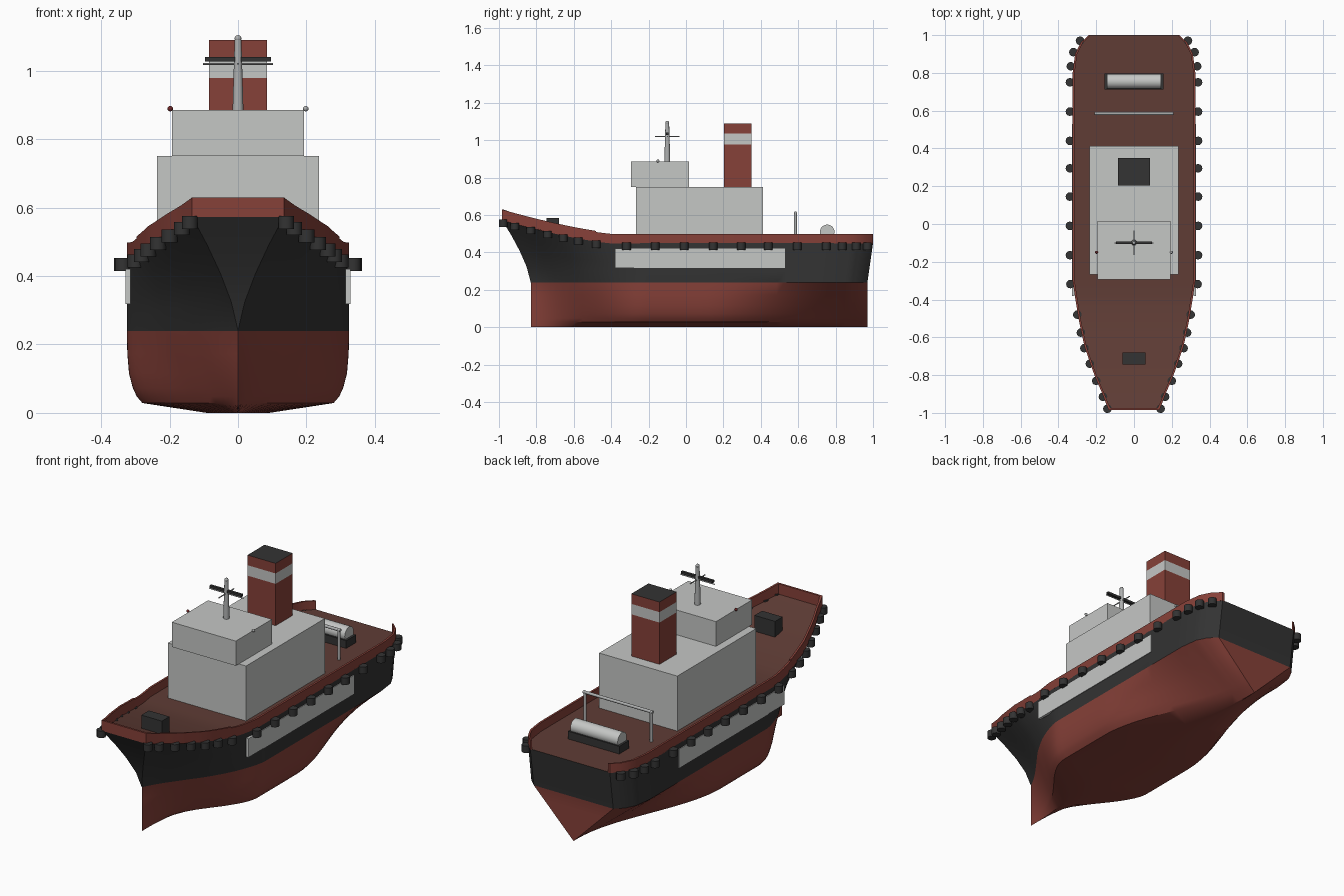
import bpy, bmesh, math
from mathutils import Vector

if "Cube" in bpy.data.objects:
    bpy.data.objects.remove(bpy.data.objects["Cube"])


def material(name, rgb):
    m = bpy.data.materials.new(name)
    m.diffuse_color = (*rgb, 1)
    m.use_nodes = True
    m.node_tree.nodes["Principled BSDF"].inputs["Base Color"].default_value = m.diffuse_color
    return m


RED = material("hull red", (0.24, 0.052, 0.04))
BLACK = material("charcoal black", (0.033, 0.033, 0.033))
GREY = material("pale grey", (0.56, 0.57, 0.56))
DECK = material("deck brown", (0.115, 0.046, 0.036))
METAL = material("mast grey", (0.42, 0.43, 0.43))
LAMP_RED = material("port lamp red", (0.16, 0.02, 0.02))


def finish(name, bm, mats, angle=None):
    bmesh.ops.recalc_face_normals(bm, faces=bm.faces)
    me = bpy.data.meshes.new(name)
    bm.to_mesh(me)
    bm.free()
    ob = bpy.data.objects.new(name, me)
    bpy.context.collection.objects.link(ob)
    for m in mats:
        me.materials.append(m)
    if angle:
        bpy.ops.object.select_all(action='DESELECT')
        ob.select_set(True)
        bpy.context.view_layer.objects.active = ob
        bpy.ops.object.shade_smooth_by_angle(angle=math.radians(angle))
    return ob


def box(name, lo, hi, mat):
    bm = bmesh.new()
    bmesh.ops.create_cube(bm, size=1)
    for v in bm.verts:
        v.co = Vector([lo[i] + (v.co[i] + .5) * (hi[i] - lo[i]) for i in range(3)])
    return finish(name, bm, [mat])


def rod(name, a, b, r1, mat, r2=None, sides=12):
    a, b = Vector(a), Vector(b)
    bm = bmesh.new()
    bmesh.ops.create_cone(bm, cap_ends=True, segments=sides, radius1=r1,
                          radius2=r1 if r2 is None else r2, depth=(b - a).length)
    q = Vector((0, 0, 1)).rotation_difference(b - a)
    for v in bm.verts:
        v.co = q @ v.co + (a + b) / 2
    return finish(name, bm, [mat], 40)


def ball(name, c, r, mat):
    bm = bmesh.new()
    bmesh.ops.create_uvsphere(bm, u_segments=12, v_segments=8, radius=r)
    bmesh.ops.translate(bm, verts=bm.verts, vec=c)
    return finish(name, bm, [mat], 60)


def lerp_table(t, x):
    for (x0, y0), (x1, y1) in zip(t, t[1:]):
        if x <= x1:
            return y0 + (y1 - y0) * max(0, (x - x0) / (x1 - x0))
    return t[-1][1]


def smooth(t):
    t = min(1, max(0, t))
    return t * t * (3 - 2 * t)


# hull shape rules
PLAN = [(-.985, .135), (-.9, .167), (-.8, .21), (-.65, .262), (-.5, .294), (-.4, .31),
        (-.3, .325), (.8, .325), (.9, .312), (.96, .282), (1, .24)]
BILGE = [(0, .28), (.12, .86), (.2, .91), (.3, .945), (.48, .98), (.72, .995), (1, 1)]
FRACS = [f for f, w in BILGE]
TOPS = [.25, .5, .75, 1]


def sheer(y):
    return .45 + .125 * (max(0, -.38 - y) / .605) ** 1.35


def half_deck(y):
    return lerp_table(PLAN, y)


def y_at(u, g):
    if u < 0:
        return u * (.83 + .155 * g ** 1.4)
    return u * (.97 + .03 * g)


def half_waterline(u):
    d = half_deck(y_at(u, 1))
    if u > -.25:
        return d
    return d * (1 - ((-u - .25) / .75) ** 2.2)


def section(u):
    pts = []
    w = half_waterline(u)
    blend = smooth((u + 1) / .7) if u < -.1 else smooth((1 - u) / .9)
    for f, m in BILGE:
        pts.append((w * ((1 - blend) * f + blend * m), y_at(u, 0), .24 * f))
    wd = half_deck(y_at(u, 1))
    for g in TOPS:
        y = y_at(u, g)
        pts.append((w + (wd - w) * g ** 1.4, y, .24 + g * (sheer(y_at(u, 1)) - .24)))
    return pts


US = [-1 + i / 24 for i in range(49)]
US = sorted(US + [.9, .93, .985])

# hull with red bottom, black topsides and brown deck
bm = bmesh.new()
rings = []
for u in US:
    s = section(u)
    ring = [(-x, y, z) for x, y, z in reversed(s)] + s
    rings.append([bm.verts.new(p) for p in ring])
n = len(rings[0])
top = len(TOPS)
for a, b in zip(rings, rings[1:]):
    for i in range(n):
        j = (i + 1) % n
        f = bm.faces.new((a[i], a[j], b[j], b[i]))
        f.material_index = 2 if i == n - 1 else (1 if i < top or i >= n - 1 - top else 0)
for ring in (rings[0], rings[-1]):
    for i in range(n // 2 - 1):
        f = bm.faces.new((ring[i], ring[i + 1], ring[n - 2 - i], ring[n - 1 - i]))
        f.material_index = 1 if i < top else 0
bmesh.ops.remove_doubles(bm, verts=bm.verts, dist=1e-5)
bmesh.ops.dissolve_degenerate(bm, edges=bm.edges, dist=1e-6)
finish("hull", bm, [RED, BLACK, DECK], 30)


# bulwark: raised around the bow, lower along the sides, open at the stern
def bulwark(name, ys, extra, closed_bow):
    half = [(half_deck(y), y) for y in ys]
    paths = [half[::-1] + [(-x, y) for x, y in half]] if closed_bow else \
            [half, [(-x, y) for x, y in half]]
    bm = bmesh.new()
    t = .011
    for path in paths:
        rows = []
        for x, y in path:
            s = 1 if x > 0 else -1
            inner_y = y + t if closed_bow and y < -.98 else y
            z = sheer(y) - .003
            h = z + .057 + extra
            rows.append([bm.verts.new(p) for p in (
                (x, y, z), (x, y, h), (x - s * t, inner_y, h), (x - s * t, inner_y, z))])
        for a, b in zip(rows, rows[1:]):
            for i in range(4):
                bm.faces.new((a[i], a[(i + 1) % 4], b[(i + 1) % 4], b[i]))
        bm.faces.new(rows[0])
        bm.faces.new(rows[-1])
    finish(name, bm, [RED], 30)


bulwark("bow_bulwark", [-.985 + i * .505 / 12 for i in range(13)], 0, True)
bulwark("side_bulwark", [-.48, -.44, -.4, -.35, -.3, .2, .8, .85, .9, .93, .96, 1], -.006, False)

# fender tyres hung around the rail, and rubbing plates on the sides
FENDERS = [-.978, -.915, -.83, -.74, -.657, -.575, -.48, -.318, -.165, -.01, .145,
           .295, .44, .595, .75, .835, .91, .97]
for side in (-1, 1):
    for k, y in enumerate(FENDERS):
        x = side * (half_deck(y) + (.003 if y < -.4 else .014))
        z = sheer(y) - .012
        rod(f"fender_{k}_{side}", (x, y, z - .024), (x, y, z + .014), .023, BLACK)
    a, b = sorted((side * .314, side * .3285))
    box(f"side_plate_{side}", (a, -.38, .318), (b, .53, .42), GREY)

# deckhouse and bridge
box("deckhouse", (-.236, -.268, .44), (.236, .412, .75), GREY)
box("bridge", (-.193, -.295, .75), (.193, .017, .885), GREY)

# funnel: stacked bands with a black top face
bm = bmesh.new()
loops = [[bm.verts.new((x, y, z)) for x, y in
          ((-.085, .203), (.085, .203), (.085, .35), (-.085, .35))]
         for z in (.745, .978, 1.035, 1.09)]
for k, (a, b) in enumerate(zip(loops, loops[1:])):
    for i in range(4):
        f = bm.faces.new((a[i], a[(i + 1) % 4], b[(i + 1) % 4], b[i]))
        f.material_index = 1 if k == 1 else 0
bm.faces.new(loops[-1]).material_index = 2
bm.faces.new(loops[0])
finish("funnel", bm, [RED, GREY, BLACK])

# mast, radar and lamps
rod("mast", (0, -.1, .88), (0, -.1, 1.09), .016, METAL, .01)
ball("mast_lamp", (0, -.1, 1.094), .01, METAL)
box("radar_bar", (-.096, -.107, 1.027), (.096, -.093, 1.04), BLACK)
rod("mast_yard", (-.102, -.1, 1.02), (.102, -.1, 1.02), .003, METAL, sides=8)
rod("mast_spar", (0, -.165, 1.02), (0, -.035, 1.02), .003, METAL, sides=8)
ball("port_lamp", (-.198, -.15, .889), .008, LAMP_RED)
ball("starboard_lamp", (.198, -.15, .889), .008, METAL)

# bow locker, tow winch and towing frame
box("bow_locker", (-.062, -.745, .49), (.062, -.68, .585), BLACK)
box("winch_base", (-.155, .712, .44), (.155, .797, .492), BLACK)
rod("winch_drum", (-.143, .755, .51), (.143, .755, .51), .039, GREY, sides=20)
for side in (-1, 1):
    rod(f"tow_frame_post_{side}", (side * .2, .585, .445), (side * .2, .585, .615), .008, METAL)
rod("tow_frame_bar", (-.21, .585, .612), (.21, .585, .612), .008, METAL)
